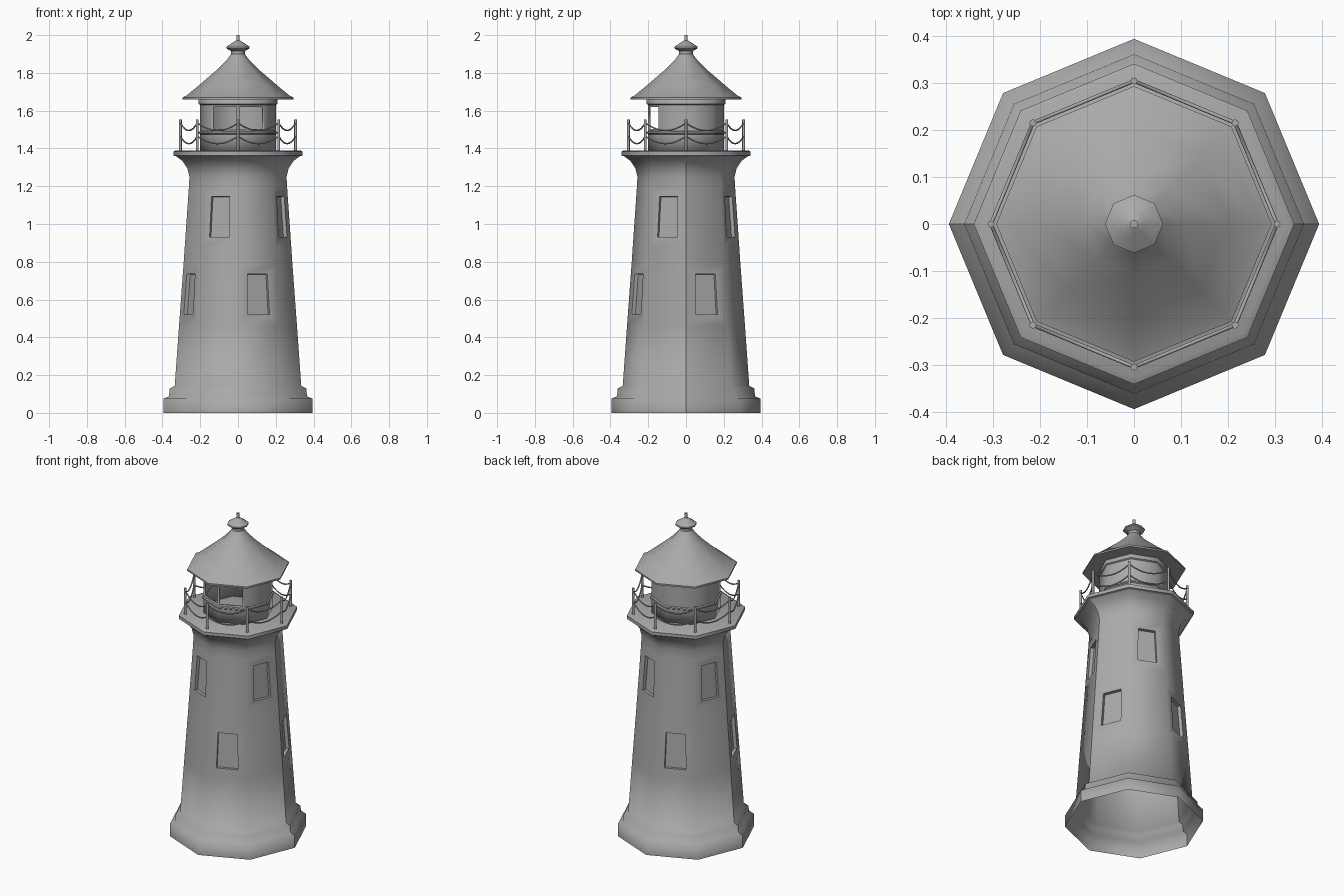
import bpy, bmesh, math
from mathutils import Vector

cube = bpy.data.objects.get("Cube")
if cube:
    bpy.data.objects.remove(cube, do_unlink=True)

SIDES = 8
STEP = math.tau / SIDES

grey = bpy.data.materials.new("stone_grey")
grey.use_nodes = True
colour = (0.4, 0.4, 0.4, 1)
grey.diffuse_color = colour
grey.node_tree.nodes["Principled BSDF"].inputs["Base Color"].default_value = colour


def ring_point(radius, z, i):
    return Vector((radius * math.cos(i * STEP), radius * math.sin(i * STEP), z))


def lathe(profile):
    """Octagonal surface through (radius, height) pairs, corners on the axes."""
    bm = bmesh.new()
    rings = [[bm.verts.new(ring_point(r, z, i)) for i in range(SIDES)] for r, z in profile]
    for low, high in zip(rings, rings[1:]):
        for i in range(SIDES):
            k = (i + 1) % SIDES
            bm.faces.new((low[i], low[k], high[k], high[i]))
    bmesh.ops.remove_doubles(bm, verts=bm.verts, dist=0.0001)
    bm.normal_update()
    return bm


def pick(bm, z_low, z_high, sides):
    """Wall panels between two heights, on the listed sides."""
    found = []
    for f in bm.faces:
        c = f.calc_center_median()
        side = int((math.atan2(c.y, c.x) % math.tau) / STEP)
        if z_low < c.z < z_high and abs(f.normal.z) < 0.5 and side in sides:
            found.append(f)
    return found


def finish(name, bm, soft_below=-1, seam=False):
    bm.normal_update()
    for f in bm.faces:
        f.smooth = True
    for e in bm.edges:
        top = max(v.co.z for v in e.verts)
        on_seam = seam and all(abs(v.co.y) < 0.001 for v in e.verts)
        sharp = len(e.link_faces) == 2 and e.calc_face_angle(0) > math.radians(50)
        e.smooth = not (on_seam or (sharp and top > soft_below))
    mesh = bpy.data.meshes.new(name)
    bm.to_mesh(mesh)
    bm.free()
    mesh.materials.append(grey)
    ob = bpy.data.objects.new(name, mesh)
    bpy.context.collection.objects.link(ob)
    return ob


# Tower: open stepped foot, tapered wall, flared neck
tower = lathe([(0.395, 0), (0.395, 0.075), (0.365, 0.088), (0.362, 0.13), (0.335, 0.142),
               (0.312, 0.465), (0.288, 0.79), (0.282, 0.88), (0.26, 1.195), (0.257, 1.25),
               (0.268, 1.295), (0.295, 1.335), (0.327, 1.358)])
# Recessed windows: lower and upper ones on alternating sides
for low, high, parity, margin in ((0.47, 0.79, 0, 0.055), (0.88, 1.19, 1, 0.05)):
    panels = pick(tower, low, high, [s for s in range(SIDES) if s % 2 == parity])
    bmesh.ops.inset_individual(tower, faces=panels, thickness=margin, use_even_offset=True)
    for opening in bmesh.ops.extrude_discrete_faces(tower, faces=panels)["faces"]:
        opening.normal_update()
        bmesh.ops.translate(tower, verts=opening.verts, vec=opening.normal * -0.02)
finish("tower", tower, soft_below=0.2, seam=True)

# Gallery deck with a chamfered rim
finish("gallery_deck", lathe([(0.32, 1.357), (0.342, 1.362), (0.342, 1.383),
                              (0.328, 1.39), (0, 1.39)]))

# Lantern room: two glazed openings facing forward
lantern = lathe([(0.2, 1.39), (0.2, 1.475), (0.208, 1.48), (0.208, 1.488), (0.2, 1.492),
                 (0.2, 1.63), (0.208, 1.635), (0.208, 1.66)])
openings = pick(lantern, 1.5, 1.62, (5, 6))
bmesh.ops.inset_individual(lantern, faces=openings, thickness=0.01, use_even_offset=True)
bmesh.ops.delete(lantern, geom=openings, context='FACES')
room = finish("lantern_room", lantern)
wall = room.modifiers.new("wall_thickness", 'SOLIDIFY')
wall.thickness = 0.01
wall.offset = -1

# Roof with flat underside and gently curved slope
finish("roof", lathe([(0, 1.66), (0.294, 1.66), (0.294, 1.67), (0.27, 1.682), (0.2, 1.74),
                      (0.105, 1.822), (0.06, 1.868), (0.036, 1.9)]))

# Vent cap and spike
finish("vent_cap", lathe([(0.036, 1.895), (0.036, 1.915), (0.062, 1.93), (0.062, 1.938),
                          (0.025, 1.963), (0.009, 1.972), (0.009, 2.0), (0, 2.0)]))

# Railing posts at the deck corners
POST_RADIUS = 0.305
posts = bmesh.new()
for i in range(SIDES):
    made = bmesh.ops.create_cone(posts, cap_ends=True, segments=8, radius1=0.0075,
                                 radius2=0.0075, depth=0.165)
    bmesh.ops.translate(posts, verts=made["verts"], vec=ring_point(POST_RADIUS, 1.47, i))
finish("railing_posts", posts)

# Two rows of sagging chain between the posts
chain = bpy.data.curves.new("railing_chains", 'CURVE')
chain.dimensions = '3D'
chain.bevel_depth = 0.004
chain.bevel_resolution = 1
COUNT = 9
for height in (1.535, 1.465):
    for i in range(SIDES):
        a, b = ring_point(POST_RADIUS, height, i), ring_point(POST_RADIUS, height, i + 1)
        spline = chain.splines.new('POLY')
        spline.points.add(COUNT - 1)
        for k, p in enumerate(spline.points):
            t = k / (COUNT - 1)
            p.co = (*(a.lerp(b, t) - Vector((0, 0, 0.16 * t * (1 - t)))), 1)
chain.materials.append(grey)
bpy.context.collection.objects.link(bpy.data.objects.new("railing_chains", chain))
